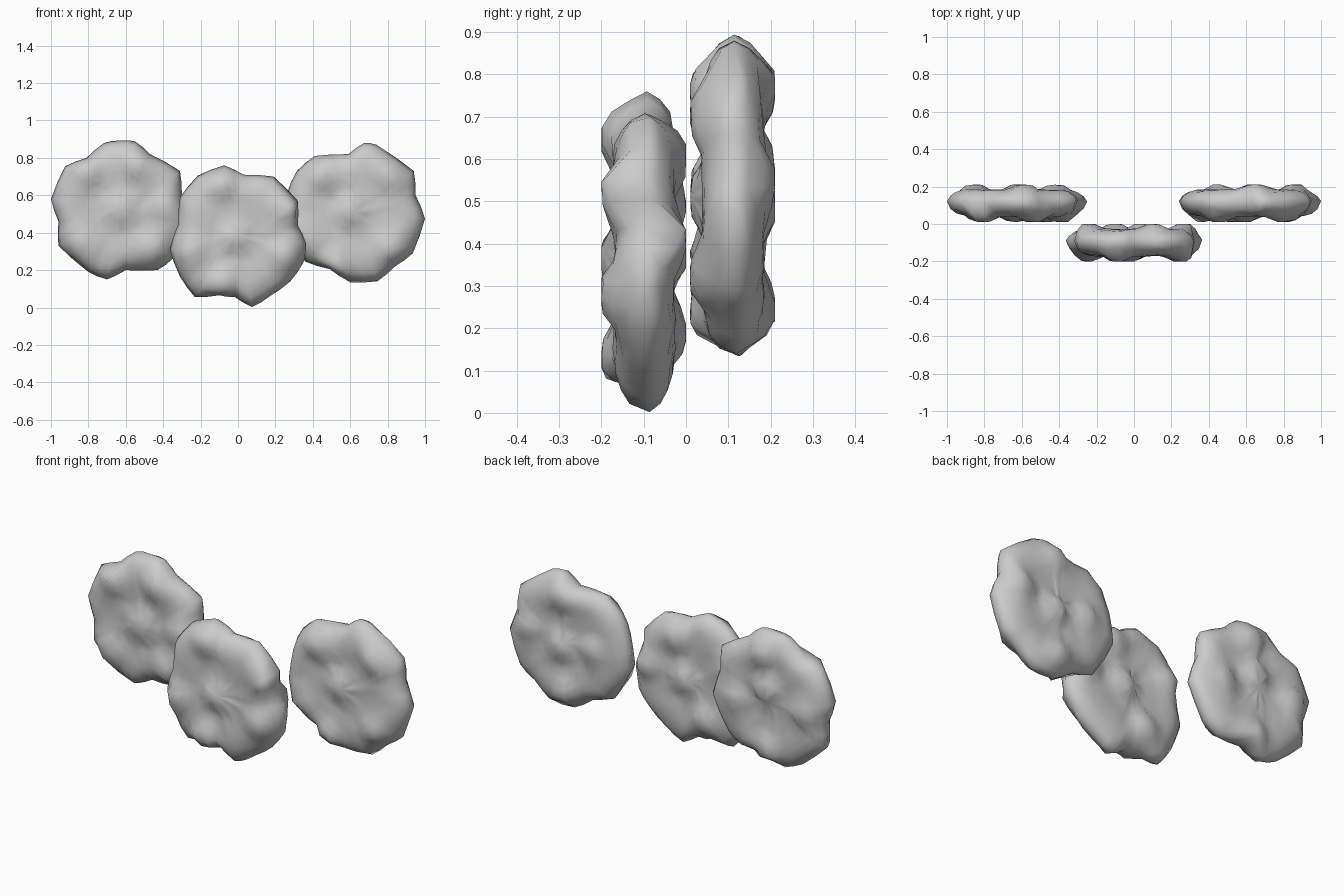
import bpy, bmesh, math, random

random.seed(4)
# half thickness of the dough by ring scale, rim to middle (front, back)
RINGS = [(0.95, 0.03, 0.038), (0.87, 0.053, 0.06), (0.77, 0.066, 0.07), (0.66, 0.07, 0.072),
         (0.54, 0.069, 0.07), (0.42, 0.066, 0.067), (0.3, 0.065, 0.066), (0.16, 0.065, 0.066)]


def lump(x, z, spots):
    """Blend weight of the nearest chip under the dough."""
    w = 0
    for sx, sz in spots:
        t = min(max((0.095 - math.hypot(x - sx, z - sz)) / 0.06, 0), 1)
        w = max(w, t * t * (3 - 2 * t))
    return w


def cookie(name, c, outline, front, back):
    """Lumpy disc lofted inward from its uneven rim, with chips raised on both faces."""
    cx, cy, cz = c
    pts = []
    for i, (x, z) in enumerate(outline):          # one extra point between the rim corners
        x2, z2 = outline[(i + 1) % len(outline)]
        pts += [(x, z), (cx + ((x + x2) / 2 - cx) * 1.01, cz + ((z + z2) / 2 - cz) * 1.01)]
    n = len(pts)
    bm = bmesh.new()
    rim = [bm.verts.new((x, cy + 0.01 + random.uniform(-.008, .008), z)) for x, z in pts]
    back = [(cx + x, cz + z) for x, z in back]
    for side, spots in ((-1, front), (1, back)):
        def vert(x, z, h):
            h += random.uniform(-.004, .004)
            h += (0.1 - h) * lump(x, z, spots)
            return bm.verts.new((x, cy + side * h, z))
        prev = rim
        for s, hf, hb in RINGS:
            ring = [vert(cx + (x - cx) * s, cz + (z - cz) * s, hf if side < 0 else hb)
                    for x, z in pts]
            for i in range(n):
                j = (i + 1) % n
                bm.faces.new((prev[i], prev[j], ring[j], ring[i]))
            prev = ring
        mid = vert(cx, cz, 0.065)
        for i in range(n):
            bm.faces.new((prev[i], prev[(i + 1) % n], mid))
    bmesh.ops.recalc_face_normals(bm, faces=bm.faces)
    me = bpy.data.meshes.new(name)
    bm.to_mesh(me)
    bm.free()
    for p in me.polygons:
        p.use_smooth = True
    bpy.context.collection.objects.link(bpy.data.objects.new(name, me))


# rim outline and front chips in x, z; back chips relative to the centre
cookie("left_cookie", (-0.63, 0.11, 0.52),
       [(-.63, .893), (-.55, .888), (-.47, .82), (-.31, .73), (-.30, .6), (-.25, .45), (-.35, .26),
        (-.43, .2), (-.6, .2), (-.7, .15), (-.8, .19), (-.96, .33), (-.96, .46), (-1, .58),
        (-.925, .755), (-.81, .8), (-.715, .88)],
       [(-.63, .52), (-.39, .53), (-.47, .32), (-.83, .34), (-.81, .72), (-.54, .76)],
       [(.04, .25), (.21, -.04), (.01, .06), (-.22, -.01), (.02, -.27)])

cookie("middle_cookie", (0, -0.1, 0.39),
       [(-.075, .76), (.03, .71), (.19, .7), (.32, .57), (.32, .44), (.365, .34), (.35, .24),
        (.28, .14), (.17, .06), (.075, .002), (-.015, .055), (-.1, .065), (-.23, .055),
        (-.31, .165), (-.365, .31), (-.32, .445), (-.31, .59), (-.215, .705)],
       [(-.09, .65), (-.02, .37), (.26, .53), (.24, .28), (-.25, .295), (-.085, .13)],
       [(.1, .21), (.27, .02), (.04, -.01), (-.1, -.2), (-.24, .1)])

cookie("right_cookie", (0.62, 0.11, 0.51),
       [(.675, .88), (.74, .87), (.94, .73), (.95, .6), (1, .475), (.935, .29), (.84, .22),
        (.745, .14), (.6, .135), (.49, .205), (.36, .245), (.24, .45), (.265, .62), (.315, .73),
        (.41, .81), (.59, .82)],
       [(.45, .7), (.81, .7), (.6, .51), (.37, .36), (.81, .32), (.52, .23)],
       [(.03, .25), (.03, -.03), (-.17, .0), (.01, -.27), (.24, .03)])
